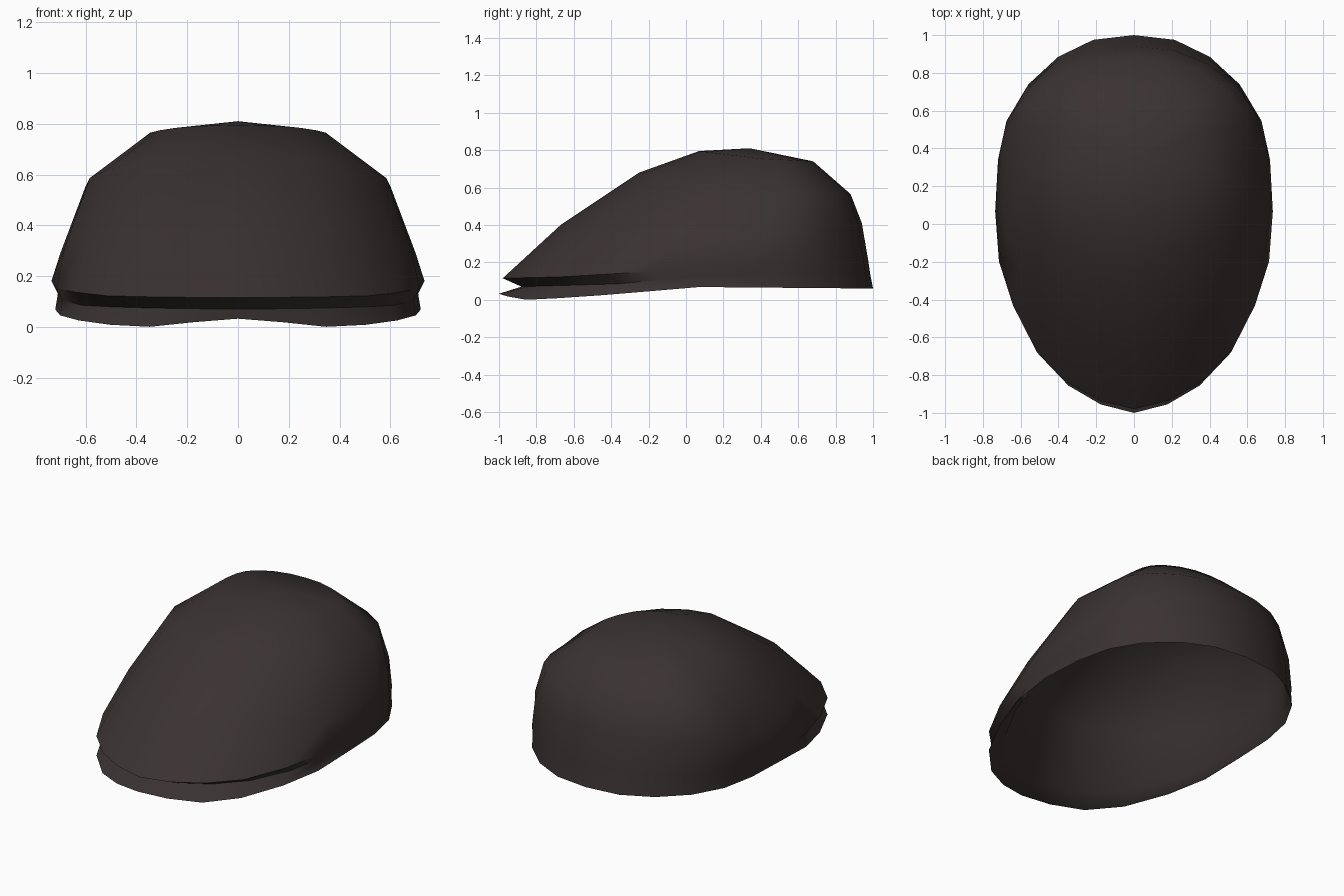
import bpy, bmesh

if "Cube" in bpy.data.objects:
    bpy.data.objects.remove(bpy.data.objects["Cube"])

# Half plan outline of the cap, front to back (x, y)
HALF = [(0, -1), (.18, -.955), (.355, -.855), (.515, -.69), (.64, -.44), (.715, -.2),
        (.735, .07), (.72, .35), (.675, .56), (.57, .74), (.41, .885), (.22, .975), (0, 1)]
OUTLINE = HALF + [(-x, y) for x, y in HALF[-2:0:-1]]

felt = bpy.data.materials.new("dark brown felt")
felt.diffuse_color = (.043, .032, .032, 1)
felt.use_nodes = True
felt.node_tree.nodes["Principled BSDF"].inputs["Base Color"].default_value = felt.diffuse_color


def curve(points, t):
    """Piecewise linear lookup."""
    if t <= points[0][0]:
        return points[0][1]
    for (a, p), (b, q) in zip(points, points[1:]):
        if t <= b:
            return p + (q - p) * (t - a) / (b - a)
    return points[-1][1]


def ring(width, y_front, y_back, heights):
    """Outline squeezed to a width and a y range; height follows plan depth."""
    out = []
    for x, y in OUTLINE:
        t = (y + 1) / 2
        out.append((x * width / .735, y_front + (y_back - y_front) * t, curve(heights, y)))
    return out


def loft(name, rings, apex, inward=False):
    bm = bmesh.new()
    rows = [[bm.verts.new(p) for p in r] for r in rings]
    tip = bm.verts.new(apex)
    n = len(OUTLINE)
    for a, b in zip(rows, rows[1:]):
        for i in range(n):
            j = (i + 1) % n
            bm.faces.new((a[i], a[j], b[j], b[i]))
    for i in range(n):
        bm.faces.new((rows[-1][i], rows[-1][(i + 1) % n], tip))
    if inward:
        bmesh.ops.reverse_faces(bm, faces=bm.faces[:])
    mesh = bpy.data.meshes.new(name)
    bm.to_mesh(mesh)
    bm.free()
    mesh.materials.append(felt)
    ob = bpy.data.objects.new(name, mesh)
    bpy.context.collection.objects.link(ob)
    bpy.ops.object.select_all(action='DESELECT')
    ob.select_set(True)
    bpy.context.view_layer.objects.active = ob
    bpy.ops.object.shade_smooth_by_angle(angle=1.1)
    return ob


# Visor edge at the front, head opening at the back
edge = ring(.72, -1, 1, [(-1, .032), (-.955, .018), (-.855, 0), (-.69, .008), (-.44, .025),
                         (-.2, .045), (.07, .068), (1, .06)])
# Groove between visor and crown, fading out toward the back
groove = ring(.71, -.88, .985, [(-1, .07), (-.44, .085), (.07, .13), (1, .135)])
# Overhanging crown lip
lip = ring(.735, -.98, .976, [(-1, .115), (-.69, .122), (-.2, .15), (.07, .18), (1, .2)])
# Crown rings
crown = [ring(.70, -.67, .94, [(-1, .40), (-.6, .36), (.07, .29), (.5, .33), (1, .41)]),
         ring(.60, -.25, .88, [(-1, .68), (.07, .555), (1, .565)]),
         ring(.355, .07, .68, [(-1, .795), (.07, .755), (1, .74)])]
loft("crown_and_visor", [edge, groove, lip] + crown, (0, .34, .81))

# Visor underside and lining of the crown
under = ring(.69, -.85, .965, [(-1, .045), (-.44, .07), (.07, .12), (1, .13)])
inner = [[(x * .965, .01 + y * .965, z - .025) for x, y, z in r] for r in crown]
loft("lining", [edge, under] + inner, (0, .34, .785), inward=True)
